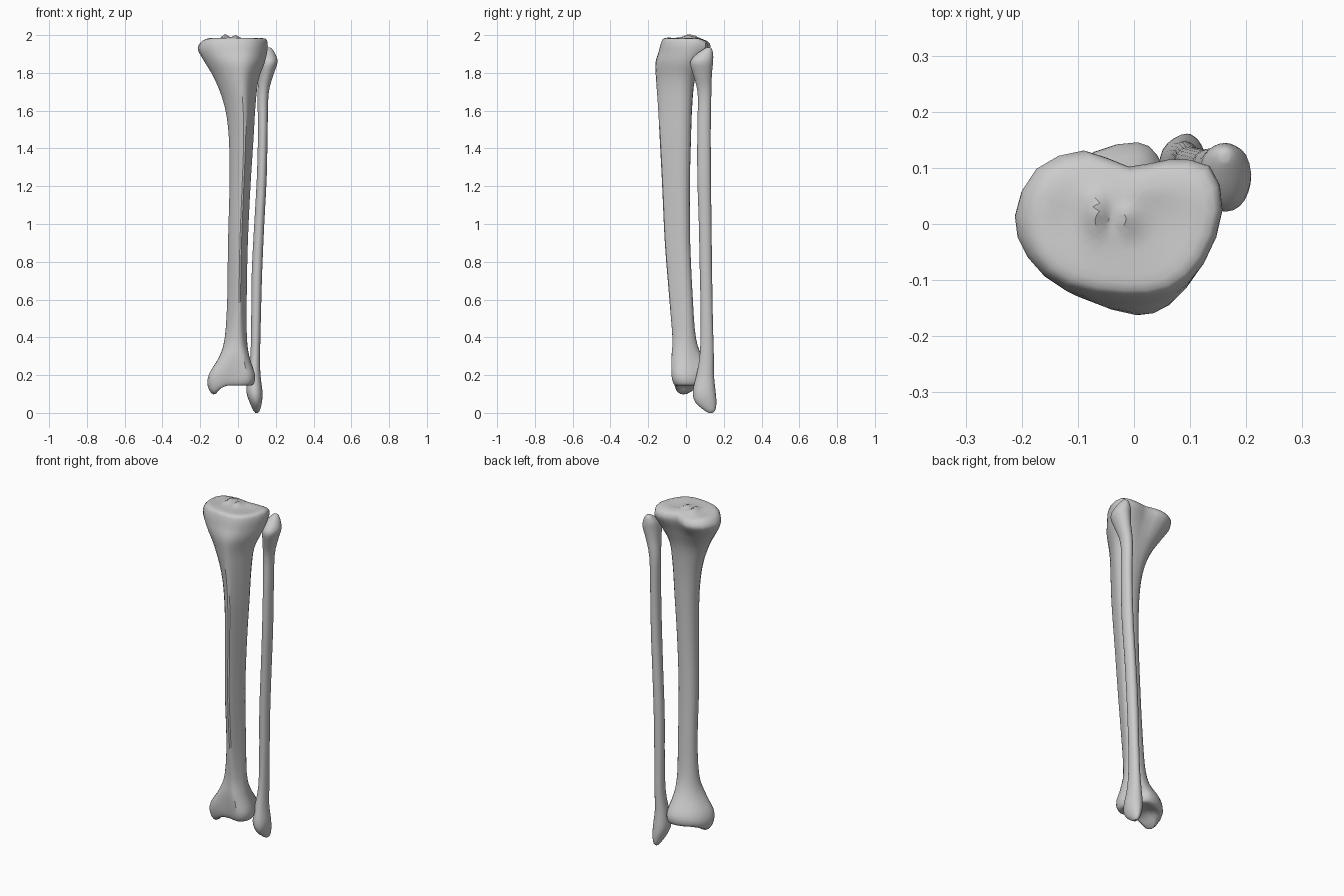
import bpy, bmesh
from math import exp

# Cross-sections seen from above: start at -x, go through front (-y), +x, back
HEAD = [(-.212, .02), (-.19, -.05), (-.125, -.105), (-.02, -.125), (.065, -.115), (.125, -.06),
        (.157, .03), (.135, .105), (.06, .116), (-.01, .104), (-.09, .132), (-.175, .1)]
SHAFT = [(-1, .25), (-.8, -.25), (-.35, -.7), (.2, -1), (.5, -.8), (.8, -.25),
         (1, .3), (.85, .75), (.5, .97), (0, 1), (-.5, .9), (-.85, .65)]
ANKLE = [(-.16, 0), (-.15, -.05), (-.1, -.068), (-.02, -.065), (.045, -.075), (.082, -.045),
         (.09, .01), (.065, .075), (.04, .125), (.005, .147), (-.07, .13), (-.135, .075)]
ROUND = [(-1, .1), (-.85, -.5), (-.45, -.88), (.05, -1), (.55, -.85), (.88, -.45),
         (1, .1), (.8, .65), (.4, .92), (0, 1), (-.45, .9), (-.85, .6)]


def fit(pts, x0, x1, y0, y1):
    xs, ys = zip(*pts)
    ax, bx, ay, by = min(xs), max(xs), min(ys), max(ys)
    return [(x0 + (x - ax) / (bx - ax) * (x1 - x0),
             y0 + (y - ay) / (by - ay) * (y1 - y0)) for x, y in pts]


def spline(pts, sub, closed):
    n, out = len(pts), []
    pick = (lambda i: pts[i % n]) if closed else (lambda i: pts[max(0, min(n - 1, i))])
    for i in range(n if closed else n - 1):
        p = [pick(i + k) for k in (-1, 0, 1, 2)]
        for s in range(sub):
            t = s / sub
            out.append(tuple(.5 * (2 * b + (c - a) * t + (2 * a - 5 * b + 4 * c - d) * t * t
                                   + (3 * b - a - 3 * c + d) * t ** 3) for a, b, c, d in zip(*p)))
    return out if closed else out + [pts[-1]]


def bone(name, rows, core, warp=None):
    """Loft rows of (z, xmin, xmax, ymin, ymax, head weight, ankle weight)."""
    bm = bmesh.new()
    shapes = [fit(s, -1, 1, -1, 1) for s in (HEAD, ANKLE, core)]
    rings = []
    for z, x0, x1, y0, y1, h, a in spline(rows, 3, False):
        w = (h, a, 1 - h - a)
        mix = [tuple(sum(k * p[j] for k, p in zip(w, ps)) for j in (0, 1)) for ps in zip(*shapes)]
        ring = spline(fit(mix, x0, x1, y0, y1), 2, True)
        rings.append([bm.verts.new((x, y, z)) for x, y in ring])
    for lo, hi in zip(rings, rings[1:]):
        for i in range(len(lo)):
            j = (i + 1) % len(lo)
            bm.faces.new((lo[i], lo[j], hi[j], hi[i]))
    bm.faces.new(rings[0][::-1])
    bm.faces.new(rings[-1])
    if warp:
        for v in bm.verts:
            v.co.z += warp(*v.co)
    bmesh.ops.recalc_face_normals(bm, faces=bm.faces)
    me = bpy.data.meshes.new(name)
    bm.to_mesh(me)
    bm.free()
    ob = bpy.data.objects.new(name, me)
    bpy.context.collection.objects.link(ob)
    bpy.ops.object.select_all(action='DESELECT')
    ob.select_set(True)
    bpy.context.view_layer.objects.active = ob
    bpy.ops.object.shade_smooth_by_angle(angle=.6)


def bump(x, y, cx, cy, rx, ry):
    return exp(-((x - cx) / rx) ** 2 - ((y - cy) / ry) ** 2)


def shin_warp(x, y, z):
    d = 0
    if z < .21:   # inner ankle knob and the notch beside it
        k = min(1, (.21 - z) / .06)
        d -= k * .05 * bump(x, y, -.125, -.01, .035, .06)
    if z > 1.9:   # knee plateau: two low spines, shallow cups, back edge falling away
        k = min(1, (z - 1.9) / .07)
        d += k * (.022 * bump(x, y, -.068, .02, .02, .04) + .018 * bump(x, y, -.012, .01, .02, .03))
        d -= k * (.008 * bump(x, y, -.13, .02, .05, .07) + .008 * bump(x, y, .07, .01, .05, .07))
        d -= k * (.3 * max(0, y - .06) + .1 * max(0, -.16 - x) * 4)
    return d


# Large shin bone
bone("shin_bone", [
    (.160, -.04, -.02, .02, .05, 0, 1),
    (.152, -.10, .03, -.03, .09, 0, 1),
    (.145, -.145, .072, -.055, .125, 0, 1),
    (.165, -.162, .088, -.070, .143, 0, 1),
    (.21, -.152, .088, -.077, .140, 0, 1),
    (.30, -.098, .060, -.075, .085, 0, .7),
    (.40, -.070, .047, -.072, .052, 0, .3),
    (.60, -.057, .046, -.088, .036, 0, 0),
    (.90, -.053, .052, -.112, .022, 0, 0),
    (1.2, -.045, .066, -.126, .020, 0, 0),
    (1.45, -.048, .082, -.139, .026, 0, 0),
    (1.62, -.070, .092, -.148, .032, .05, 0),
    (1.76, -.120, .108, -.158, .045, .2, 0),
    (1.85, -.172, .140, -.162, .080, .5, 0),
    (1.91, -.206, .154, -.145, .117, .85, 0),
    (1.955, -.211, .157, -.133, .131, 1, 0),
    (1.983, -.190, .143, -.118, .117, 1, 0),
    (1.986, -.135, .085, -.075, .075, 1, 0),
    (1.985, -.085, .030, -.035, .040, 1, 0),
    (1.983, -.045, -.03, 0, .012, 1, 0),
], SHAFT, shin_warp)

# Slim outer bone
bone("outer_bone", [
    (.000, .092, .106, .120, .140, 0, 0),
    (.015, .080, .116, .095, .155, 0, 0),
    (.055, .062, .126, .050, .161, 0, 0),
    (.11, .045, .130, .036, .157, 0, 0),
    (.20, .052, .119, .055, .148, 0, 0),
    (.31, .066, .117, .073, .147, 0, 0),
    (.50, .070, .121, .078, .142, 0, 0),
    (.75, .073, .128, .073, .138, 0, 0),
    (1.0, .086, .139, .068, .135, 0, 0),
    (1.25, .100, .152, .060, .132, 0, 0),
    (1.5, .106, .157, .060, .131, 0, 0),
    (1.69, .103, .162, .062, .134, 0, 0),
    (1.79, .112, .188, .038, .137, 0, 0),
    (1.855, .115, .209, .022, .143, 0, 0),
    (1.895, .122, .200, .050, .144, 0, 0),
    (1.925, .140, .182, .092, .138, 0, 0),
    (1.935, .154, .170, .110, .128, 0, 0),
], ROUND)
